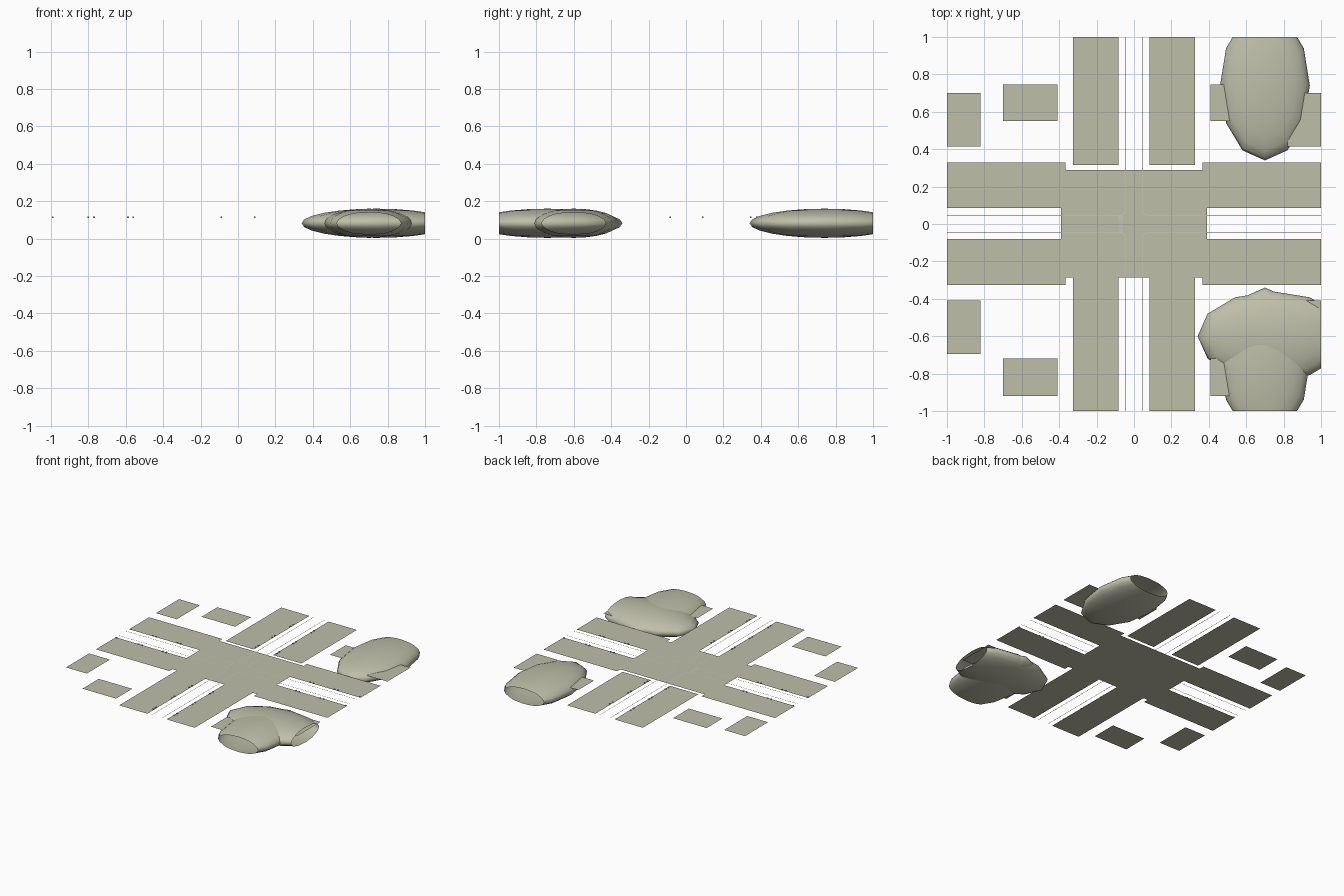
import bpy, bmesh, math
from mathutils import Vector, Matrix

if "Cube" in bpy.data.objects:
    bpy.data.objects.remove(bpy.data.objects["Cube"])

Z = 0.112   # level of the flat paving


def material(name, rgb):
    m = bpy.data.materials.new(name)
    m.diffuse_color = (*rgb, 1)
    m.use_nodes = True
    m.node_tree.nodes["Principled BSDF"].inputs["Base Color"].default_value = m.diffuse_color
    return m


OLIVE = material("olive_stone", (0.52, 0.52, 0.40))
PALE = material("pale_marking", (0.60, 0.60, 0.52))


def finish(name, bm, mat):
    me = bpy.data.meshes.new(name)
    bm.to_mesh(me)
    bm.free()
    ob = bpy.data.objects.new(name, me)
    bpy.context.collection.objects.link(ob)
    me.materials.append(mat)
    return ob


def rects(name, boxes, mat=OLIVE, z=Z):
    """Flat one-sided rectangles given as (x0, x1, y0, y1)."""
    bm = bmesh.new()
    for x0, x1, y0, y1 in boxes:
        bm.faces.new([bm.verts.new((x, y, z)) for x, y in
                      ((x0, y0), (x1, y0), (x1, y1), (x0, y1))])
    return finish(name, bm, mat)


def mirror_x(boxes):
    return boxes + [(-b, -a, c, d) for a, b, c, d in boxes]


# paving: crossing slab, strips beside the roads, lots in the corners
rects("crossing_slab", [(-0.39, 0.39, -0.286, 0.29)])
rects("north_south_pavements", mirror_x([(0.083, 0.327, 0.315, 1),
                                         (0.083, 0.327, -1, -0.286)]))
# pavements stop at the slab edge, with a short shoulder beyond it
rects("east_west_pavements", mirror_x([(0.39, 1, 0.085, 0.33), (0.39, 1, -0.325, -0.08),
                                       (0.365, 0.39, 0.29, 0.33),
                                       (0.365, 0.39, -0.325, -0.286)]))
rects("corner_lots", mirror_x([(0.82, 1, 0.415, 0.70), (0.82, 1, -0.695, -0.41),
                               (0.41, 0.70, 0.55, 0.745), (0.41, 0.70, -0.92, -0.72)]))

# crosswalk stripes on the west side of the crossing
rects("crosswalk", [(-0.083, -0.06, -0.045 + i * 0.01, -0.041 + i * 0.01)
                    for i in range(10)], PALE, Z + 0.001)


# kerb lines: one rounded L per quadrant
def kerb(name, sx, sy, off=0.045, r=0.03, w=0.0015):
    c = off + r
    path = [((1, off), (0, 1))]
    for i in range(7):
        a = math.radians(270 - 15 * i)
        n = (-math.cos(a), -math.sin(a))
        path.append(((c - r * n[0], c - r * n[1]), n))
    path.append(((off, 1), (1, 0)))
    bm = bmesh.new()
    rows = [[bm.verts.new((sx * (p[0] + k * n[0]), sy * (p[1] + k * n[1]), Z + 0.001))
             for k in (-w, w)] for p, n in path]
    for a, b in zip(rows, rows[1:]):
        f = bm.faces.new((a[0], a[1], b[1], b[0]))
        f.normal_update()
        if f.normal.z < 0:
            f.normal_flip()
    finish(name, bm, PALE)


for sx in (-1, 1):
    for sy in (-1, 1):
        kerb("kerb_line", sx, sy)


# small kerbside blocks in pairs along each road
def blocks(name, spots):
    bm = bmesh.new()
    for x, y in spots:
        bmesh.ops.create_cube(bm, size=1, matrix=Matrix.Translation((x, y, Z + 0.002))
                              @ Matrix.Diagonal((0.009, 0.009, 0.007, 1)))
    finish(name, bm, OLIVE)


blocks("north_south_kerb_blocks",
       [(s * 0.09, y) for s in (-1, 1) for y in
        (0.81, 0.775, 0.585, 0.55, 0.38, 0.347,
         -0.44, -0.473, -0.655, -0.69, -0.882, -0.915)])
blocks("east_west_kerb_blocks",
       [(s * x, y) for s in (-1, 1) for x in (0.56, 0.588, 0.77, 0.80, 0.99)
        for y in (0.09, -0.085)])


# mounds: twelve-sided ellipsoids, cut open at the model border
def mound(name, cx, cy, rx, ry):
    bm = bmesh.new()
    bmesh.ops.create_uvsphere(bm, u_segments=12, v_segments=12, radius=1,
                              matrix=Matrix.Translation((cx, cy, 0.082))
                              @ Matrix.Diagonal((rx, ry, 0.078, 1)))
    for n in ((1, 0, 0), (0, 1, 0), (0, -1, 0)):
        bmesh.ops.bisect_plane(bm, geom=bm.verts[:] + bm.edges[:] + bm.faces[:],
                               plane_co=Vector(n), plane_no=n, clear_outer=True)
    for f in bm.faces:
        f.smooth = True
    finish(name, bm, OLIVE)


mound("north_mound", 0.70, 0.74, 0.24, 0.40)
mound("south_mound", 0.70, -0.74, 0.24, 0.40)
mound("east_mound", 0.74, -0.60, 0.40, 0.24)
